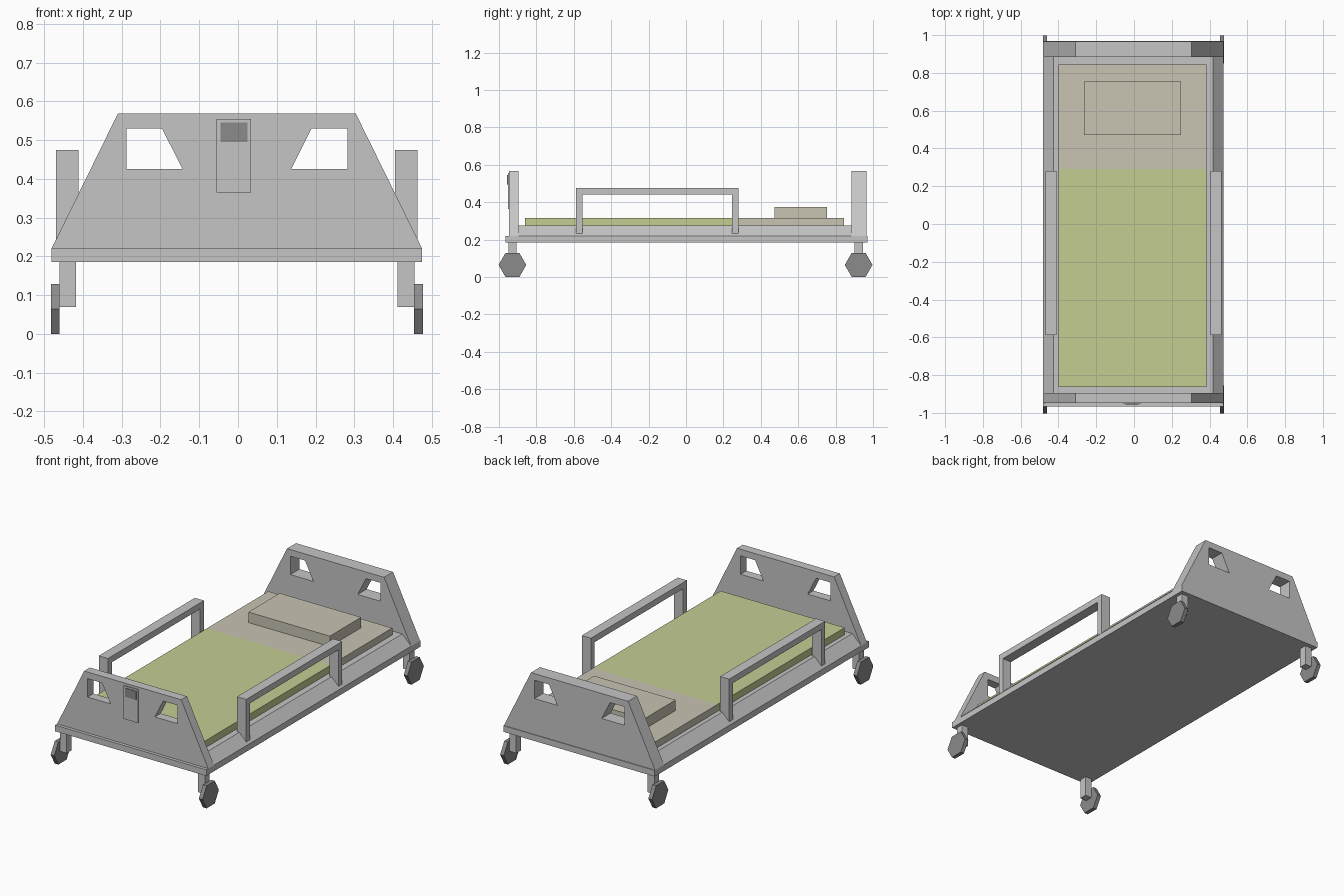
import bpy, bmesh, math
from mathutils import Matrix, Vector

cube = bpy.data.objects.get("Cube")
if cube:
    bpy.data.objects.remove(cube, do_unlink=True)

CX = -0.003  # mirror plane of the bed


def material(name, r, g, b):
    m = bpy.data.materials.new(name)
    m.use_nodes = True
    m.diffuse_color = (r, g, b, 1)
    m.node_tree.nodes["Principled BSDF"].inputs["Base Color"].default_value = (r, g, b, 1)
    return m


FRAME = material("light grey frame", 0.56, 0.56, 0.56)
DARK = material("dark grey rubber", 0.26, 0.26, 0.26)
GREEN = material("green blanket", 0.55, 0.61, 0.29)
BEIGE = material("beige sheet", 0.58, 0.55, 0.45)


def add_object(name, bm, *mats):
    bmesh.ops.recalc_face_normals(bm, faces=bm.faces)
    mesh = bpy.data.meshes.new(name)
    bm.to_mesh(mesh)
    bm.free()
    for m in mats:
        mesh.materials.append(m)
    ob = bpy.data.objects.new(name, mesh)
    bpy.context.collection.objects.link(ob)
    return ob


def box(name, x, y, z, *mats):
    """Box from (min, max) pairs on each axis."""
    bm = bmesh.new()
    size = [b - a for a, b in (x, y, z)]
    centre = Vector([(a + b) / 2 for a, b in (x, y, z)])
    bmesh.ops.create_cube(bm, size=1, matrix=Matrix.Translation(centre) @ Matrix.Diagonal((*size, 1)))
    return add_object(name, bm, *mats)


def prism(name, points, sweep, mat):
    """Closed outline of 3D points, swept along a vector."""
    bm = bmesh.new()
    face = bm.faces.new([bm.verts.new(p) for p in points])
    ext = bmesh.ops.extrude_face_region(bm, geom=[face], use_keep_orig=True)
    moved = [v for v in ext["geom"] if isinstance(v, bmesh.types.BMVert)]
    bmesh.ops.translate(bm, vec=sweep, verts=moved)
    return add_object(name, bm, mat)


def end_board(name, y0, y1):
    """Trapezoid board with two hand holes, as a filled outline."""
    outline = [(-0.478, 0.22), (0.478, 0.22), (0.307, 0.568), (-0.307, 0.568)]
    hole = [(0.285, 0.53), (0.193, 0.53), (0.14, 0.425), (0.285, 0.425)]
    curve = bpy.data.curves.new(name, "CURVE")
    curve.dimensions = "2D"
    curve.fill_mode = "BOTH"
    curve.extrude = (y1 - y0) / 2
    for pts in (outline, hole, [(-x, z) for x, z in hole]):
        spline = curve.splines.new("POLY")
        spline.points.add(len(pts) - 1)
        for p, (x, z) in zip(spline.points, pts):
            p.co = (x, z, 0, 1)
        spline.use_cyclic_u = True
    ob = bpy.data.objects.new(name + "_outline", curve)
    bpy.context.collection.objects.link(ob)
    bpy.context.view_layer.update()
    deps = bpy.context.evaluated_depsgraph_get()
    bm = bmesh.new()
    bm.from_mesh(bpy.data.meshes.new_from_object(ob.evaluated_get(deps)))
    bpy.data.objects.remove(ob, do_unlink=True)
    bmesh.ops.remove_doubles(bm, verts=bm.verts, dist=0.0001)
    bm.transform(Matrix.Translation((CX, (y0 + y1) / 2, 0)) @ Matrix.Rotation(math.pi / 2, 4, "X"))
    for f in bm.faces:
        f.material_index = 0
        f.smooth = False
    mesh_ob = add_object(name, bm)
    mesh_ob.data.materials.clear()
    mesh_ob.data.materials.append(FRAME)


# Frame: flat base and a raised tray with sloping sides
box("base", (CX - 0.478, CX + 0.478), (-0.965, 0.97), (0.185, 0.22), FRAME)
tray = [(-0.478, 0.22), (0.478, 0.22), (0.422, 0.275), (-0.422, 0.275)]
prism("tray", [(CX + x, -0.895, z) for x, z in tray], (0, 1.78, 0), FRAME)

# End boards, with a control panel on the foot end
end_board("foot_board", -0.947, -0.895)
end_board("head_board", 0.885, 0.966)
box("control_panel", (-0.056, 0.034), (-0.953, -0.946), (0.365, 0.555), FRAME)
box("control_screen", (-0.045, 0.024), (-0.956, -0.952), (0.495, 0.545), DARK)

# Mattress: blanket over the foot part, bare sheet at the head
mattress = box("mattress", (-0.4, 0.384), (-0.862, 0.845), (0.27, 0.315), GREEN, BEIGE)
bm = bmesh.new()
bm.from_mesh(mattress.data)
bmesh.ops.bisect_plane(bm, geom=bm.verts[:] + bm.edges[:] + bm.faces[:],
                       plane_co=(0, 0.29, 0), plane_no=(0, 1, 0))
for f in bm.faces:
    f.material_index = int(f.calc_center_median().y > 0.29)
bm.to_mesh(mattress.data)
bm.free()
box("pillow", (-0.265, 0.25), (0.472, 0.755), (0.31, 0.375), BEIGE)

for side, label in ((1, "left"), (-1, "right")):
    def span(a, b):
        return tuple(sorted((CX + side * a, CX + side * b)))

    # Side rail: an arch of one piece
    rail = [(-0.587, 0.222), (-0.587, 0.475), (0.28, 0.475), (0.28, 0.222),
            (0.246, 0.222), (0.246, 0.44), (-0.553, 0.44), (-0.553, 0.222)]
    x0, x1 = span(0.408, 0.466)
    prism(label + "_rail", [(x0, y, z) for y, z in rail], (x1 - x0, 0, 0), FRAME)

    # Legs and six-sided wheels
    for y, end in ((-0.928, "front"), (0.923, "back")):
        box(f"{end}_{label}_leg", span(0.415, 0.458), (y - 0.022, y + 0.022), (0.07, 0.19), FRAME)
        x0, x1 = span(0.457, 0.48)
        rim = [(x0, y + 0.074 * math.cos(i * math.pi / 3), 0.0645 + 0.0745 * math.sin(i * math.pi / 3))
               for i in range(6)]
        prism(f"{end}_{label}_wheel", rim, (x1 - x0, 0, 0), DARK)
